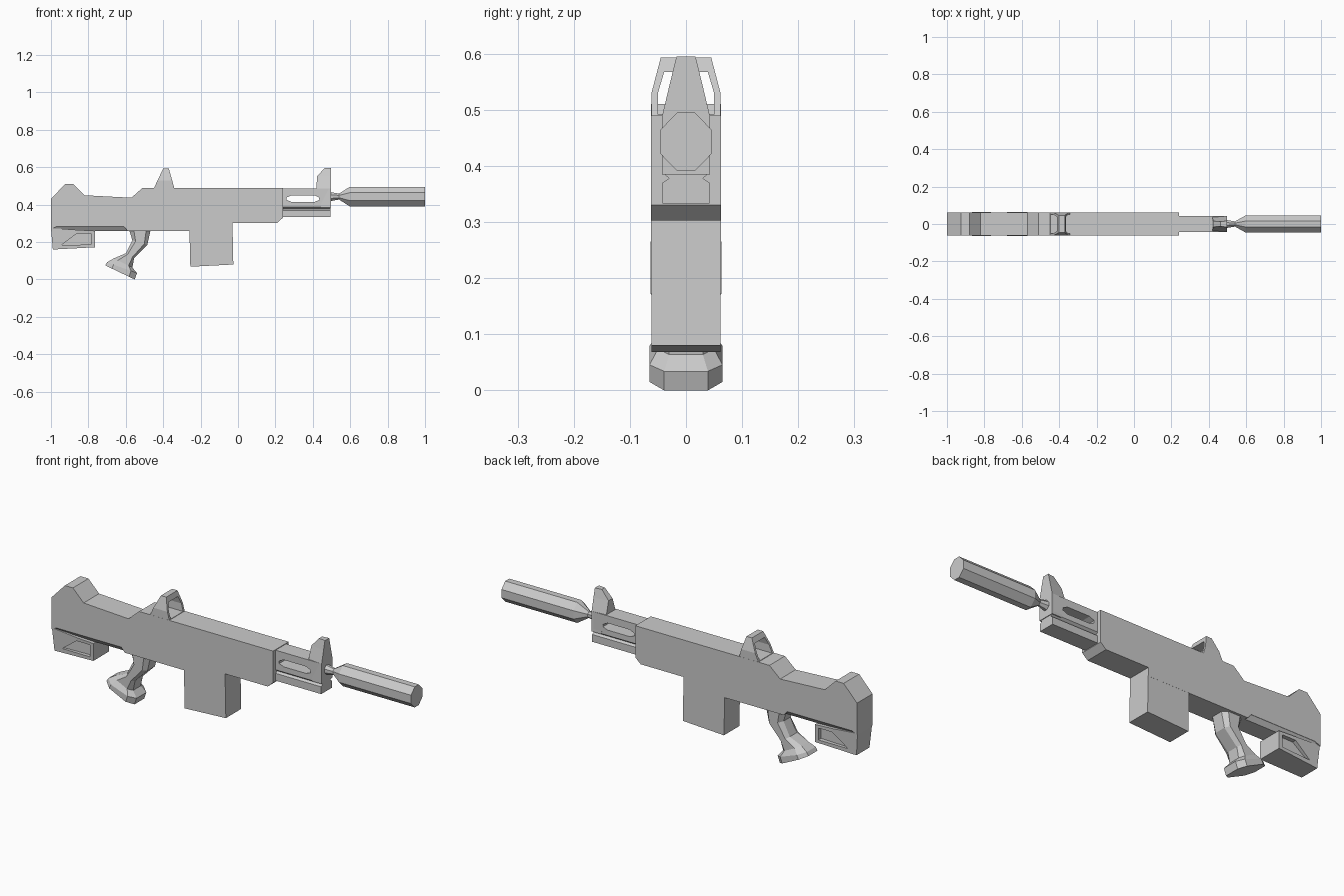
import bpy, bmesh

if "Cube" in bpy.data.objects:
    bpy.data.objects.remove(bpy.data.objects["Cube"])


def loft(name, rings):
    """Skin a list of equal-length point rings and cap both ends."""
    bm = bmesh.new()
    vs = [[bm.verts.new(p) for p in r] for r in rings]
    n = len(rings[0])
    for a, b in zip(vs, vs[1:]):
        for i in range(n):
            j = (i + 1) % n
            bm.faces.new((a[i], a[j], b[j], b[i]))
    bm.faces.new(vs[0][::-1])
    bm.faces.new(vs[-1])
    bmesh.ops.recalc_face_normals(bm, faces=bm.faces[:])
    me = bpy.data.meshes.new(name)
    bm.to_mesh(me)
    bm.free()
    ob = bpy.data.objects.new(name, me)
    bpy.context.collection.objects.link(ob)
    return ob


def plate(name, prof, y0, y1):
    """Side profile (x, z) extruded across y."""
    return loft(name, [[(x, y, z) for x, z in prof] for y in (y0, y1)])


def bar(name, half, x0, x1):
    """Half cross-section (y, z), mirrored, extruded along x."""
    sec = half + [(-y, z) for y, z in reversed(half)]
    return loft(name, [[(x, y, z) for y, z in sec] for x in (x0, x1)])


def cut(ob, cutter):
    m = ob.modifiers.new("cut", 'BOOLEAN')
    m.operation = 'DIFFERENCE'
    m.solver = 'EXACT'
    m.object = cutter
    cutter.hide_render = True
    cutter.hide_viewport = True


# Receiver and upper stock
plate("receiver", [
    (-1, .27), (-1, .43), (-.925, .51), (-.88, .51), (-.82, .45), (-.57, .437),
    (-.51, .49), (.24, .49), (.24, .33), (.21, .303), (-.03, .303),
    (-.03, .26), (-.59, .26), (-.61, .283), (-.97, .283)], -.062, .062)

# Chamfered strip under the stock
bar("stock_underside", [(.062, .285), (.044, .26)], -.985, -.58)

# Lower stock block, narrowing to the rear, with a recess on each side
prof = [(-1, .275), (-.99, .16), (-.765, .172), (-.765, .26), (-.86, .265)]
wid = [.058, .052, .063, .063, .063]
stock = loft("lower_stock", [[(x, s * w, z) for (x, z), w in zip(prof, wid)]
                             for s in (-1, 1)])
recess = [(-.945, .183), (-.785, .187), (-.785, .247), (-.86, .247)]
for s in (-1, 1):
    cut(stock, plate("recess_cutter", recess, s * .042, s * .09))

# Magazine
plate("magazine", [(-.26, .28), (-.255, .068), (-.025, .08), (-.03, .32)],
      -.0615, .0615)


# Pistol grip: chamfered sections from rear point to front point
def grip_ring(bx, bz, fx, fz, w):
    half = [(0, .55), (.22, 1), (.8, 1), (1, .6)]
    sec = [(t, k * w) for t, k in half]
    sec += [(t, -y) for t, y in reversed(sec)]
    return [(bx + (fx - bx) * t, y, bz + (fz - bz) * t) for t, y in sec]


loft("grip", [grip_ring(*r) for r in [
    (-.585, .275, -.465, .275, .05), (-.565, .21, -.485, .185, .05),
    (-.60, .14, -.555, .115, .05), (-.665, .112, -.565, .064, .05),
    (-.70, .092, -.54, .034, .065), (-.71, .075, -.552, 0, .065)]])


# Rear sight frame with an opening along the barrel
def rect(x0, x1, w0, w1, z):
    return [(x0, -w0, z), (x1, -w1, z), (x1, w1, z), (x0, w0, z)]


rear = loft("rear_sight", [rect(-.455, -.337, .0615, .0615, .475),
                           rect(-.43, -.352, .0615, .0615, .53),
                           rect(-.40, -.37, .045, .045, .593)])
cut(rear, bar("sight_opening_cutter",
              [(.05, .492), (.05, .53), (.039, .567)], -.6, -.2))

# Handguard with a side groove and a through slot
guard = bar("handguard", [(.042, .333), (.042, .37), (.03, .378),
                          (.042, .388), (.042, .487)], .2, .495)
cut(guard, plate("slot_cutter", [
    (.26, .425), (.285, .415), (.41, .415), (.435, .425), (.435, .438),
    (.41, .45), (.285, .45), (.26, .438)], -.1, .1))

# Front sight post
loft("front_sight", [rect(.445, .498, .043, .043, .385),
                     rect(.42, .498, .036, .043, .487),
                     rect(.422, .498, .016, .028, .55),
                     rect(.462, .498, .012, .017, .595)])


# Barrel neck and eight-sided muzzle
def octagon(x, k):
    q = [(.046, .021), (.016, .052), (-.016, .052), (-.046, .021)]
    q += [(-y, -z) for y, z in q]
    return [(x, y * k, .443 + z * k) for y, z in q]


loft("barrel", [octagon(x, k) for x, k in
                [(.45, .5), (.5, .45), (.54, .3), (.597, 1), (1, 1)]])
